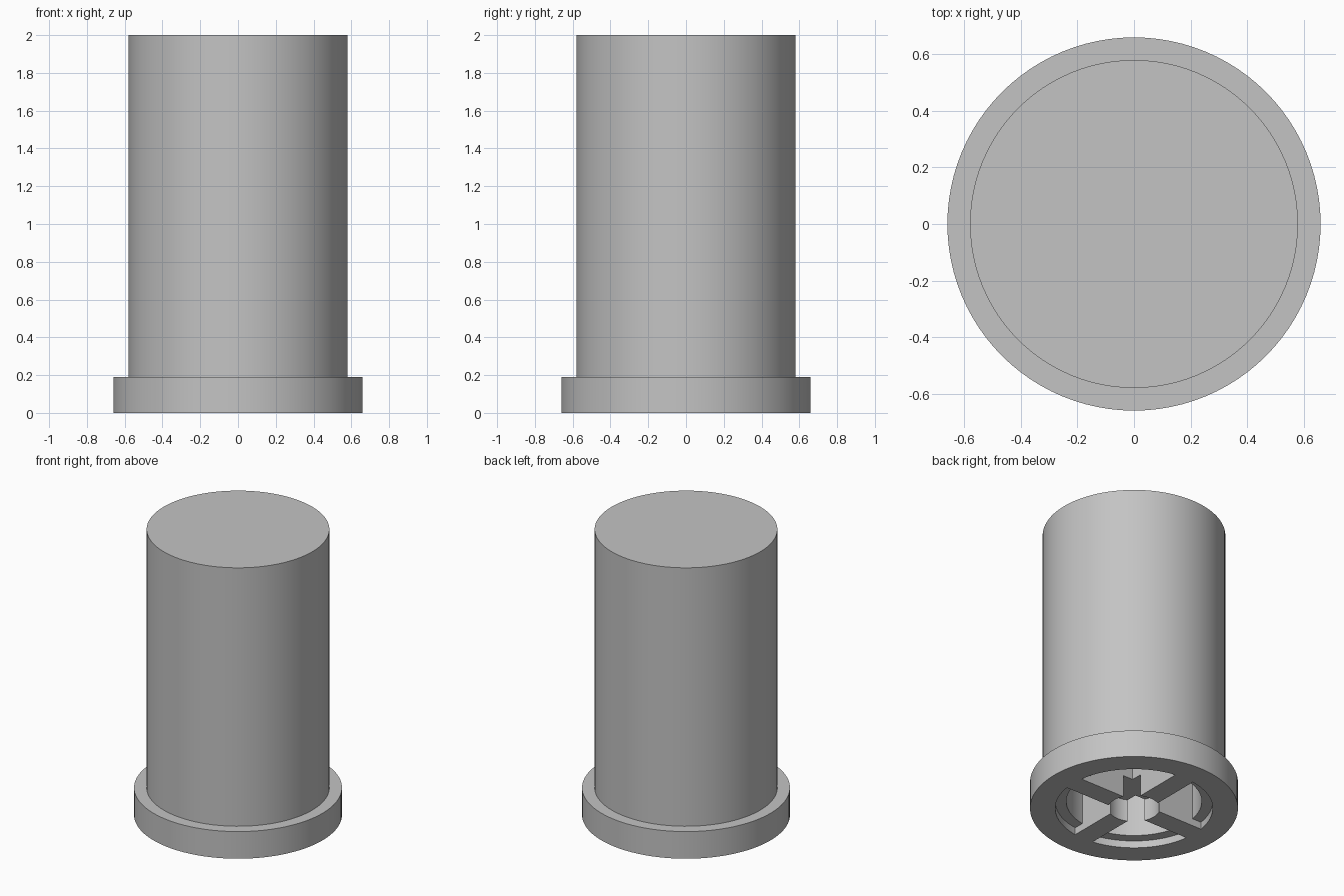
import bpy, bmesh, math
from mathutils import Matrix

if "Cube" in bpy.data.objects:
    bpy.data.objects.remove(bpy.data.objects["Cube"], do_unlink=True)

SEGMENTS = 96
FLANGE_R, BODY_R, MOUTH_R, BORE_R = 0.66, 0.58, 0.5, 0.43
HEIGHT, FLANGE_H, MOUTH_H, CEILING = 2.0, 0.19, 0.05, 1.85
RIB_HALF, HUB_R, HUB_H = 0.072, 0.165, 0.154

grey = bpy.data.materials.new("plain_grey")
grey.use_nodes = True
colour = (0.55, 0.55, 0.55, 1)
grey.diffuse_color = colour
grey.node_tree.nodes["Principled BSDF"].inputs["Base Color"].default_value = colour


def make_object(name, bm):
    bmesh.ops.recalc_face_normals(bm, faces=bm.faces)
    mesh = bpy.data.meshes.new(name)
    bm.to_mesh(mesh)
    bm.free()
    mesh.materials.append(grey)
    obj = bpy.data.objects.new(name, mesh)
    bpy.context.collection.objects.link(obj)
    return obj


def smooth(obj):
    bpy.ops.object.select_all(action="DESELECT")
    obj.select_set(True)
    bpy.context.view_layer.objects.active = obj
    bpy.ops.object.shade_smooth_by_angle(angle=math.radians(30))


# Hollow body with flange: a profile turned about z
profile = [(0, HEIGHT), (BODY_R, HEIGHT), (BODY_R, FLANGE_H), (FLANGE_R, FLANGE_H),
           (FLANGE_R, 0), (MOUTH_R, 0), (MOUTH_R, MOUTH_H), (BORE_R, MOUTH_H),
           (BORE_R, CEILING), (0, CEILING)]
bm = bmesh.new()
verts = [bm.verts.new((r, 0, z)) for r, z in profile]
edges = [bm.edges.new(pair) for pair in zip(verts, verts[1:])]
bmesh.ops.spin(bm, geom=verts + edges, cent=(0, 0, 0), axis=(0, 0, 1),
               angle=math.tau, steps=SEGMENTS, use_merge=True)
bmesh.ops.remove_doubles(bm, verts=bm.verts, dist=0.0001)
smooth(make_object("flanged_body", bm))

# Cross-shaped rib inside the body, with rounded ends that meet the mouth
bm = bmesh.new()
half_angle = math.asin(RIB_HALF / MOUTH_R)
outline = []
for arm in range(4):
    turn = arm * math.pi / 2
    for step in range(-2, 3):
        a = turn + half_angle * step / 2
        outline.append((MOUTH_R * math.cos(a), MOUTH_R * math.sin(a), 0))
    corner = turn + math.pi / 4
    reach = RIB_HALF * math.sqrt(2)
    outline.append((reach * math.cos(corner), reach * math.sin(corner), 0))
base = bm.faces.new([bm.verts.new(p) for p in outline])
top = bmesh.ops.extrude_face_region(bm, geom=[base])["geom"]
bmesh.ops.translate(bm, vec=(0, 0, CEILING),
                    verts=[v for v in top if isinstance(v, bmesh.types.BMVert)])
cross_rib = make_object("cross_rib", bm)

# Round recess in the middle of the rib
bm = bmesh.new()
bmesh.ops.create_cone(bm, cap_ends=True, segments=SEGMENTS, radius1=HUB_R,
                      radius2=HUB_R, depth=2 * HUB_H, matrix=Matrix.Identity(4))
cutter = make_object("recess_cutter", bm)
cut = cross_rib.modifiers.new("centre_recess", "BOOLEAN")
cut.operation = "DIFFERENCE"
cut.solver = "EXACT"
cut.object = cutter
bpy.ops.object.select_all(action="DESELECT")
cross_rib.select_set(True)
bpy.context.view_layer.objects.active = cross_rib
bpy.ops.object.modifier_apply(modifier=cut.name)
bpy.data.objects.remove(cutter, do_unlink=True)
smooth(cross_rib)
